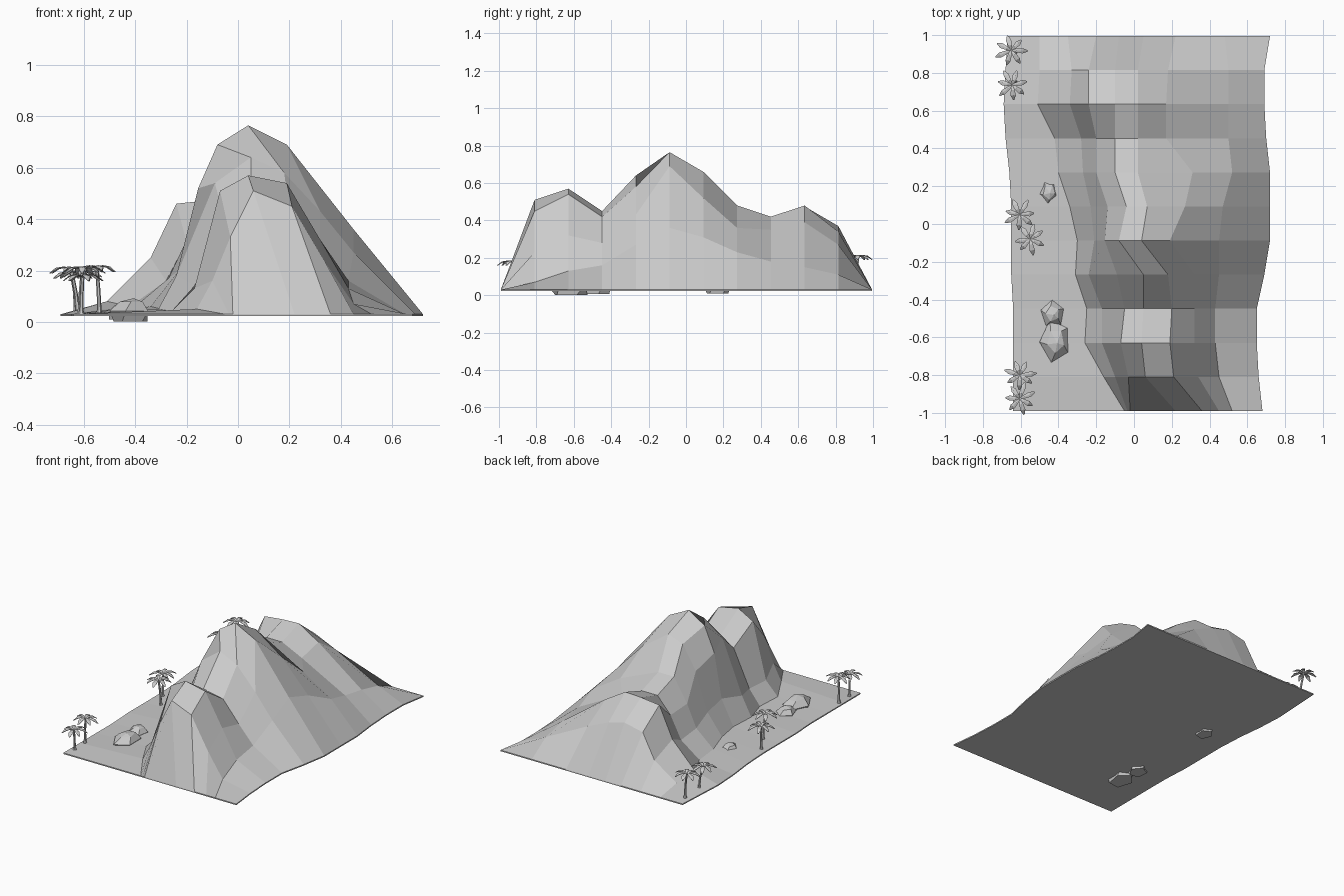
import bpy, bmesh, math, random
from mathutils import Vector

if "Cube" in bpy.data.objects:
    bpy.data.objects.remove(bpy.data.objects["Cube"])

random.seed(4)
mat = bpy.data.materials.new("stone grey")
mat.diffuse_color = (0.6, 0.6, 0.6, 1)
mat.use_nodes = True
mat.node_tree.nodes["Principled BSDF"].inputs["Base Color"].default_value = mat.diffuse_color


def finish(bm, name, recalc=True):
    if recalc:
        bmesh.ops.recalc_face_normals(bm, faces=bm.faces[:])
    me = bpy.data.meshes.new(name)
    bm.to_mesh(me)
    bm.free()
    me.materials.append(mat)
    ob = bpy.data.objects.new(name, me)
    bpy.context.collection.objects.link(ob)
    return ob


# Mountain: inner x positions of each cross-section, from beach edge to far foot
XS = [
    (-.64, -.05, -.035, -.02, .22, .36, .45, .52, .68),
    (-.64, -.16, -.10, -.03, .06, .21, .34, .45, .66),
    (-.64, -.26, -.17, -.07, .04, .19, .32, .43, .65),
    (-.64, -.25, -.17, -.05, .05, .20, .32, .43, .65),
    (-.65, -.31, -.24, -.09, .05, .18, .32, .45, .69),
    (-.65, -.30, -.21, -.155, -.08, .04, .19, .45, .72),
    (-.65, -.34, -.23, -.14, -.04, .07, .27, .47, .72),
    (-.66, -.40, -.27, -.20, -.10, .02, .31, .52, .72),
    (-.68, -.42, -.28, -.20, -.10, .02, .17, .50, .70),
    (-.69, -.51, -.34, -.24, -.10, .02, .17, .50, .69),
    (-.68, -.50, -.33, -.24, -.10, .02, .18, .50, .69),
    (-.67, -.50, -.35, -.20, -.08, .05, .22, .48, .72),
]
# Heights at the seven inner points, in hundredths
ZS = [
    (3, 3, 3, 3, 3, 3, 3),
    (5, 16, 33, 51, 45, 23, 7),
    (4, 13, 51, 57, 54, 32, 13),
    (4, 14, 39, 45, 42, 28, 16),
    (5, 18, 54, 64, 58, 43, 27),
    (5, 22, 52, 69, 76.5, 69, 36),
    (6, 20, 46, 62, 66, 52, 31),
    (6, 17, 32, 48, 48, 36, 23),
    (6, 16, 31, 42, 42, 35, 18),
    (8, 25, 46, 47.5, 48, 39, 15),
    (6, 17, 34, 37, 34, 27, 11),
    (3, 3, 3, 3, 3, 3, 3),
]
bm = bmesh.new()
rows = []
for j, (xs, zs) in enumerate(zip(XS, ZS)):
    y = -.99 + 1.985 * j / 11
    hs = (3,) + zs + (3,)
    rows.append([bm.verts.new((x, y, h / 100)) for x, h in zip(xs, hs)])
for a, b in zip(rows, rows[1:]):
    for i in range(8):
        bm.faces.new((a[i], a[i + 1], b[i + 1], b[i]))
# thin flat slab below the terrain
rim = [r[0] for r in rows] + rows[-1][1:] + [r[-1] for r in rows[-2::-1]] + rows[0][-2:0:-1]
low = [bm.verts.new((v.co.x, v.co.y, .022)) for v in rim]
n = len(rim)
for i in range(n):
    k = (i + 1) % n
    bm.faces.new((rim[i], rim[k], low[k], low[i]))
bm.faces.new(low)
finish(bm, "mountain_and_beach")


# Boulders: irregular faceted rings with a capped top and bottom
def boulder(name, x, y, rx, ry, z0, z1, turn):
    bm = bmesh.new()
    rings = []
    for f, s in ((0, .88), (.45, 1), (.85, .6)):
        ring = []
        for i in range(5):
            a = math.tau * i / 5 + turn + f * .6
            r = s * random.uniform(.94, 1.1)
            ring.append(bm.verts.new((x + rx * r * math.cos(a), y + ry * r * math.sin(a),
                                      z0 + (z1 - z0) * f)))
        rings.append(ring)
    for a, b in zip(rings, rings[1:]):
        for i in range(5):
            k = (i + 1) % 5
            bm.faces.new((a[i], a[k], b[k], b[i]))
    bm.faces.new(rings[0])
    top = bm.verts.new((x + .1 * rx, y - .1 * ry, z1))
    for i in range(5):
        bm.faces.new((rings[2][i], rings[2][(i + 1) % 5], top))
    finish(bm, name)


boulder("boulder_large", -.415, -.62, .08, .11, .002, .092, .4)
boulder("boulder_medium", -.43, -.475, .062, .07, .006, .08, .1)
boulder("boulder_small", -.45, .17, .054, .068, .01, .075, .5)


# Palms: bent tapering trunk plus seven drooping broad fronds
def palm(idx, base, crown, turn):
    bm = bmesh.new()
    b, c = Vector(base), Vector(crown)
    rings = []
    for f, r in ((0, .014), (.12, .009), (.5, .0075), (1, .007)):
        p = b.lerp(c, f)
        p.x = b.x + (c.x - b.x) * f * f
        p.y = b.y + (c.y - b.y) * f * f
        rings.append([bm.verts.new(p + Vector((r * math.cos(i * math.tau / 6),
                                               r * math.sin(i * math.tau / 6), 0))) for i in range(6)])
    for lo, hi in zip(rings, rings[1:]):
        for i in range(6):
            k = (i + 1) % 6
            bm.faces.new((lo[i], lo[k], hi[k], hi[i]))
    bm.faces.new(rings[0])
    bm.faces.new(rings[-1])
    finish(bm, f"palm_trunk_{idx}")

    bm = bmesh.new()
    for i in range(7):
        a = turn + math.tau * i / 7 + random.uniform(-.12, .12)
        out = Vector((math.cos(a), math.sin(a), 0))
        side = Vector((-out.y, out.x, 0))
        size = random.uniform(.9, 1.08)
        prev = None
        # distance, height and half width along the frond
        for d, h, w in ((0, 0, .005), (.028, .011, .010), (.058, .006, .014), (.084, -.014, .003)):
            p = c + out * d * size + Vector((0, 0, h))
            cur = [bm.verts.new(p - side * w - Vector((0, 0, w * .2))), bm.verts.new(p),
                   bm.verts.new(p + side * w - Vector((0, 0, w * .2)))]
            if prev:
                for k in (0, 1):
                    bm.faces.new((prev[k], cur[k], cur[k + 1], prev[k + 1]))
            prev = cur
    ob = finish(bm, f"palm_fronds_{idx}", recalc=False)
    m = ob.modifiers.new("thickness", 'SOLIDIFY')
    m.thickness = .003


PALMS = [
    ((-.63, .91, .025), (-.65, .92, .205), 0),
    ((-.625, .75, .025), (-.645, .735, .185), .3),
    ((-.61, .05, .025), (-.605, .05, .19), .1),
    ((-.54, -.07, .025), (-.55, -.08, .21), .5),
    ((-.615, -.79, .025), (-.605, -.80, .205), .2),
    ((-.61, -.91, .025), (-.605, -.925, .175), .4),
]
for i, (base, crown, turn) in enumerate(PALMS, 1):
    palm(i, base, crown, turn)
